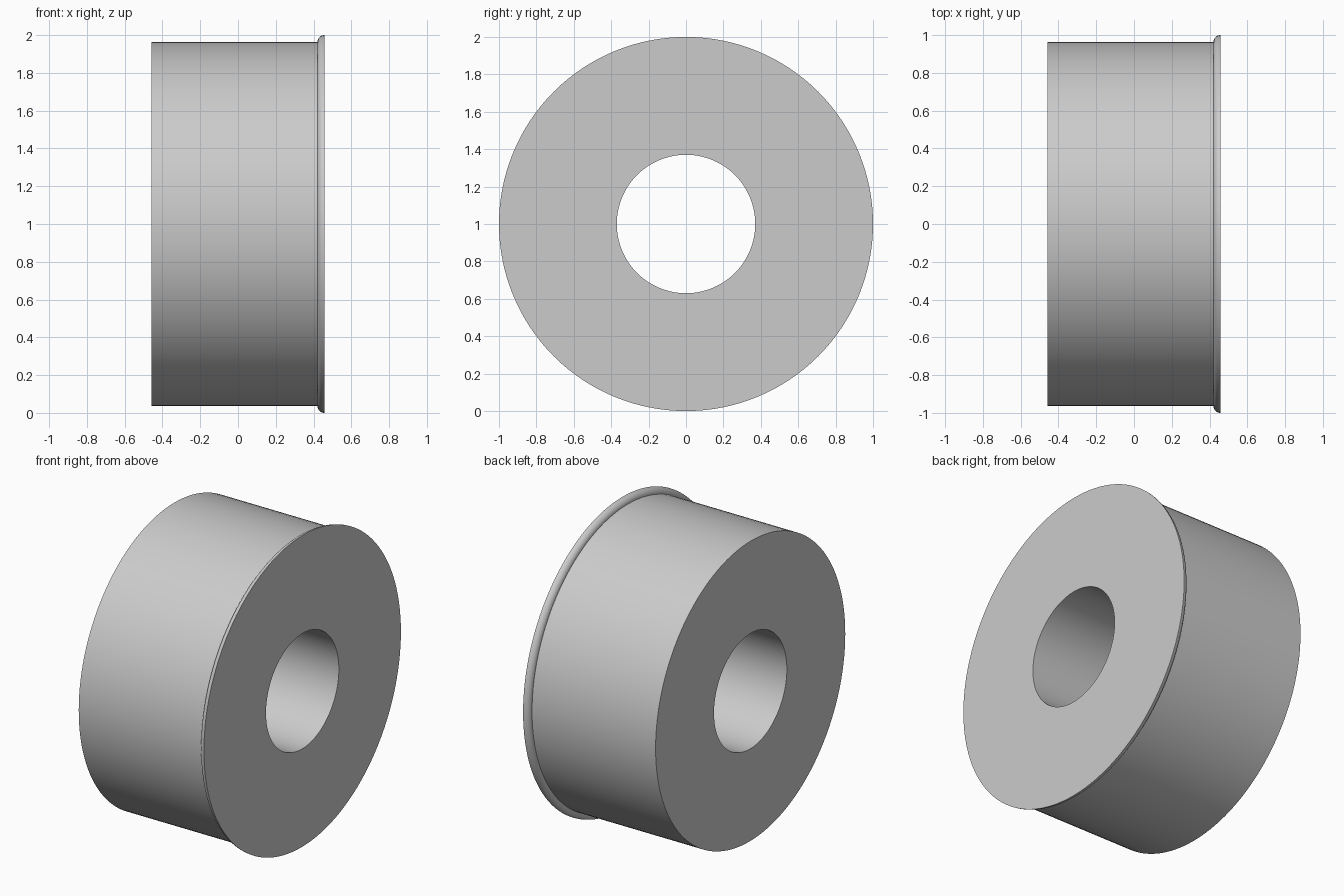
import bpy, bmesh, math
from mathutils import Matrix, Vector

cube = bpy.data.objects.get("Cube")
if cube:
    bpy.data.objects.remove(cube, do_unlink=True)

SIDES = 128
BORE, BODY, RIM = 0.37, 0.963, 1.0
BACK, STEP, FACE = -0.458, 0.42, 0.458

# Plain grey material
grey = bpy.data.materials.new("plain_grey")
grey.use_nodes = True
colour = (0.6, 0.6, 0.6, 1)
grey.diffuse_color = colour
grey.node_tree.nodes["Principled BSDF"].inputs["Base Color"].default_value = colour

# Closed (x, radius) section: bore, drum wall, rounded flange edge
profile = [(FACE, BORE), (BACK, BORE), (BACK, BODY), (STEP, BODY)]
fillet = RIM - BODY
for i in range(1, 9):
    a = math.pi / 2 * i / 8
    profile.append((STEP + (FACE - STEP) * (1 - math.cos(a)), BODY + fillet * math.sin(a)))

# Revolve the section about the x axis
bm = bmesh.new()
rings = []
for s in range(SIDES):
    turn = Matrix.Rotation(2 * math.pi * s / SIDES, 3, 'X')
    rings.append([bm.verts.new(turn @ Vector((x, 0, r))) for x, r in profile])
count = len(profile)
for s in range(SIDES):
    here, after = rings[s], rings[(s + 1) % SIDES]
    for i in range(count):
        j = (i + 1) % count
        bm.faces.new((here[i], here[j], after[j], after[i]))
bmesh.ops.recalc_face_normals(bm, faces=bm.faces)
mesh = bpy.data.meshes.new("flanged_bushing")
bm.to_mesh(mesh)
bm.free()
mesh.materials.append(grey)

bushing = bpy.data.objects.new("flanged_bushing", mesh)
bushing.location.z = RIM
bpy.context.collection.objects.link(bushing)

# Smooth curved walls, crisp flat ends
bpy.ops.object.select_all(action='DESELECT')
bushing.select_set(True)
bpy.context.view_layer.objects.active = bushing
bpy.ops.object.shade_smooth_by_angle(angle=math.radians(30))
